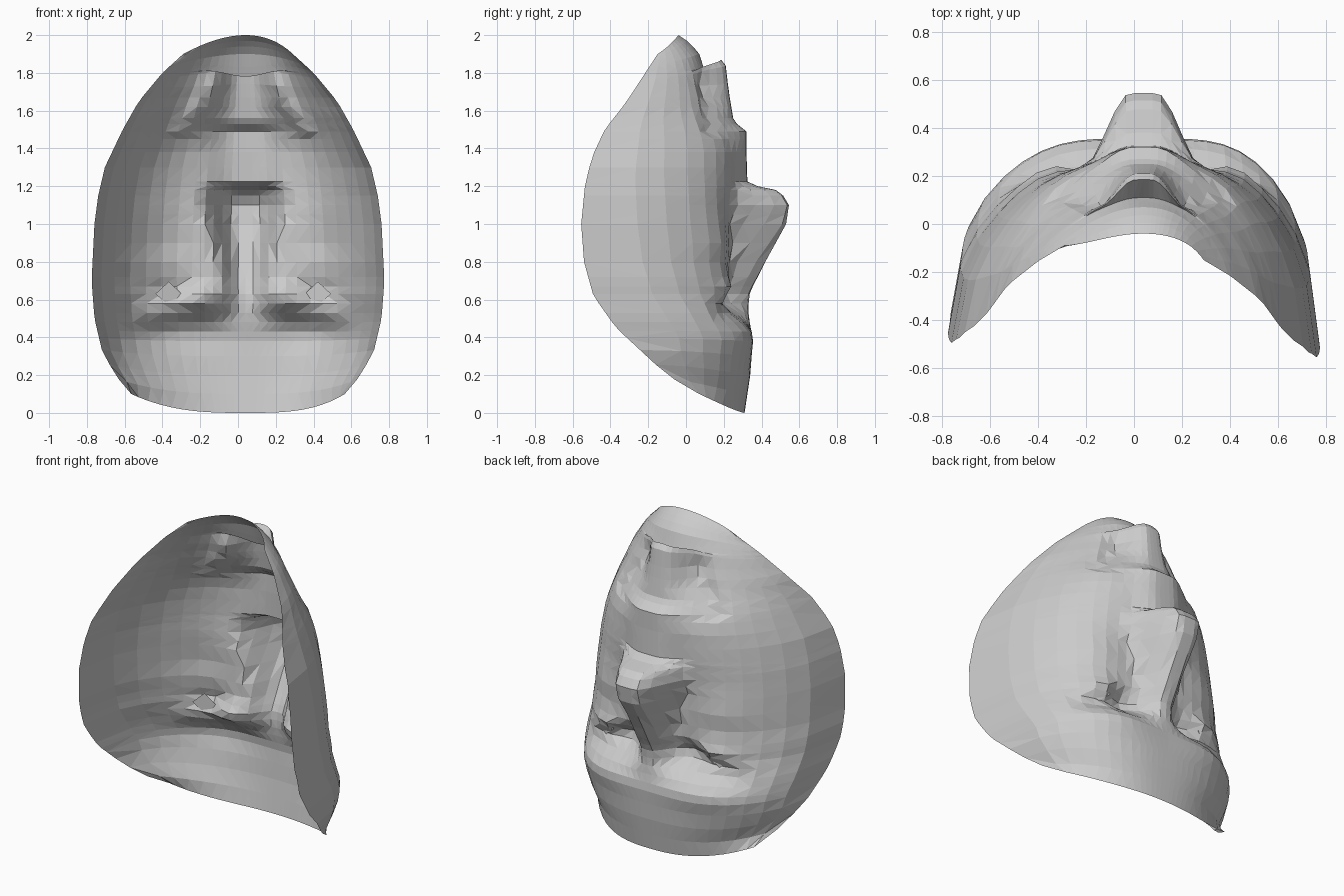
import bpy, math

def interp(keys, z):
    """Piecewise linear lookup in a short list of (z, value)."""
    for (a, va), (b, vb) in zip(keys, keys[1:]):
        if z <= b:
            return va + (vb - va) * max(0, z - a) / (b - a)
    return keys[-1][1]

def bump(d, w):
    return math.exp(-(d / w) ** 2)

# Half width and depth of the mask's rim by height
WIDTH = [(.1, .565), (.2, .65), (.33, .72), (.5, .76), (.7, .775), (1, .76), (1.15, .74),
         (1.3, .705), (1.5, .61), (1.65, .525), (1.8, .4), (1.9, .29)]
RIM = [(.1, .10), (.2, -.07), (.45, -.34), (.62, -.46), (.8, -.51), (1, -.525), (1.2, -.505),
       (1.35, -.47), (1.5, -.40), (1.64, -.29), (1.9, -.12)]
# Fullness of the cross-section: flat arches at both ends, rounder between
POWER = [(0, 2.3), (.3, 2.8), (.6, 3), (1, 2.8), (1.3, 2.45), (1.7, 2.2), (2, 2)]
ROOT = [(0, 1), (.2, .62), (.4, .48), (.7, .5), (1, .54), (1.4, .62), (1.8, .75), (2, 1)]
# Face without nose and mouth, along the middle
BASE = [(0, .31), (.2, .34), (.4, .355), (.5, .325), (.62, .26), (.8, .235), (1, .24), (1.2, .27),
        (1.4, .28), (1.5, .25), (1.6, .18), (1.7, .14), (1.83, .10), (1.9, .07), (1.96, .02), (2, -.04)]
# Nose and mouth profile and their half width
RIDGE = [(.45, .34), (.55, .33), (.64, .34), (.8, .42), (1, .53), (1.1, .545), (1.175, .50), (1.2, .38),
         (1.225, .325), (1.38, .32), (1.49, .32), (1.53, .27), (1.56, .25), (1.8, .21), (1.815, .185),
         (1.83, .11), (1.9, .07), (1.96, .02), (2, -.04)]
RIDGE_W = [(.45, .12), (.64, .13), (.8, .16), (1, .22), (1.1, .25), (1.2, .24), (1.3, .24),
           (1.5, .25), (1.6, .20), (1.75, .17), (1.85, .17), (2, .1)]
# Lower lip curls over the chin
LIFT = [(1.7, 0), (1.8, .04), (1.815, .055), (1.83, -.05), (1.86, -.03), (1.9, 0)]

def surface(s, t):
    """Point of the face: s runs across from rim to rim, t runs up the middle."""
    a = abs(s)
    # rows bend to follow the curved rim at the forehead and at the chin
    zr, z = t, t
    if t < .45:
        zr = .1 + .35 * t / .45
        z = t + (zr - t) * a ** 3
    elif t > 1.7:
        zr = 1.7 + .2 * (t - 1.7) / .3
        z = t + (zr - t) * a * a
    hw = interp(WIDTH, zr)
    d = a * hw
    x = .04 * (1 - s * s) + s * hw
    rim = interp(RIM, zr) - .03 * s * s * s
    base, ridge = interp(BASE, t), interp(RIDGE, t)
    y = rim + (base - rim) * max(0, 1 - a ** interp(POWER, t)) ** interp(ROOT, t)
    # nose and mouth
    if t > .45:
        k = min(1, max(0, (1 - d / interp(RIDGE_W, t)) / .78))
        y += (ridge - base) * k * k * (3 - 2 * k)
    # eye sockets below arched brows, eyeballs and cheeks
    brow = .60 - .3 * max(0, d - .25)
    y -= .10 * bump(d - .22, .11) * bump(z - brow, .09)
    y -= .05 * bump(d - .42, .13) * bump(z - brow, .07)
    y += .035 * bump(d - .38, .12) * bump(z - .66, .06)
    y += .02 * bump(d - .36, .2) * bump(z - .42, .07)
    y += .03 * bump(d - .42, .15) * bump(z - .9, .15)
    # creases from the mouth sides to the mouth corners
    if 1.46 < t < 1.78:
        y -= .035 * bump(d - .18 - max(0, 1.7 - t) * .7, .05)
    # mouth opening narrows to an oval between the lips
    return (x, y, z + interp(LIFT, t) * bump(d, .15))

def make(name, verts, faces):
    me = bpy.data.meshes.new(name)
    me.from_pydata(verts, [], faces)
    ob = bpy.data.objects.new(name, me)
    bpy.context.collection.objects.link(ob)
    return ob

# Face shell
half = [.05, .1, .16, .22, .28, .36, .46, .56, .66, .76, .86, .94, 1]
cols = [-c for c in reversed(half)] + [0] + half
rows = [0, .1, .2, .3, .38, .43, .48, .53, .58, .63, .67, .72, .8, .9, 1, 1.05, 1.1, 1.15, 1.18, 1.2,
        1.225, 1.3, 1.38, 1.45, 1.49, 1.53, 1.56, 1.62, 1.67, 1.73, 1.8, 1.815, 1.83, 1.86, 1.9, 1.94, 1.97, 2]
n = len(cols)
verts = [surface(s, t) for t in rows for s in cols]
faces = []
for r in range(len(rows) - 1):
    for c in range(n - 1):
        a = r * n + c
        q = (a + 1, a, a + n, a + n + 1)
        if (c < n // 2) != (r % 2 == 0):
            faces += [(q[0], q[1], q[2]), (q[0], q[2], q[3])]
        else:
            faces += [(q[0], q[1], q[3]), (q[1], q[2], q[3])]
make("face_shell", verts, faces)

# Diamond pupils just behind the eyes
for side, name in ((-1, "left_pupil"), (1, "right_pupil")):
    y = surface(side * .51, .63)[1] - .025
    x, z = .028 + side * .395, .63
    make(name, [(x - .07, y + side * .02, z), (x, y, z - .06), (x + .07, y - side * .02, z), (x, y, z + .065)],
         [(3, 2, 1, 0)])
